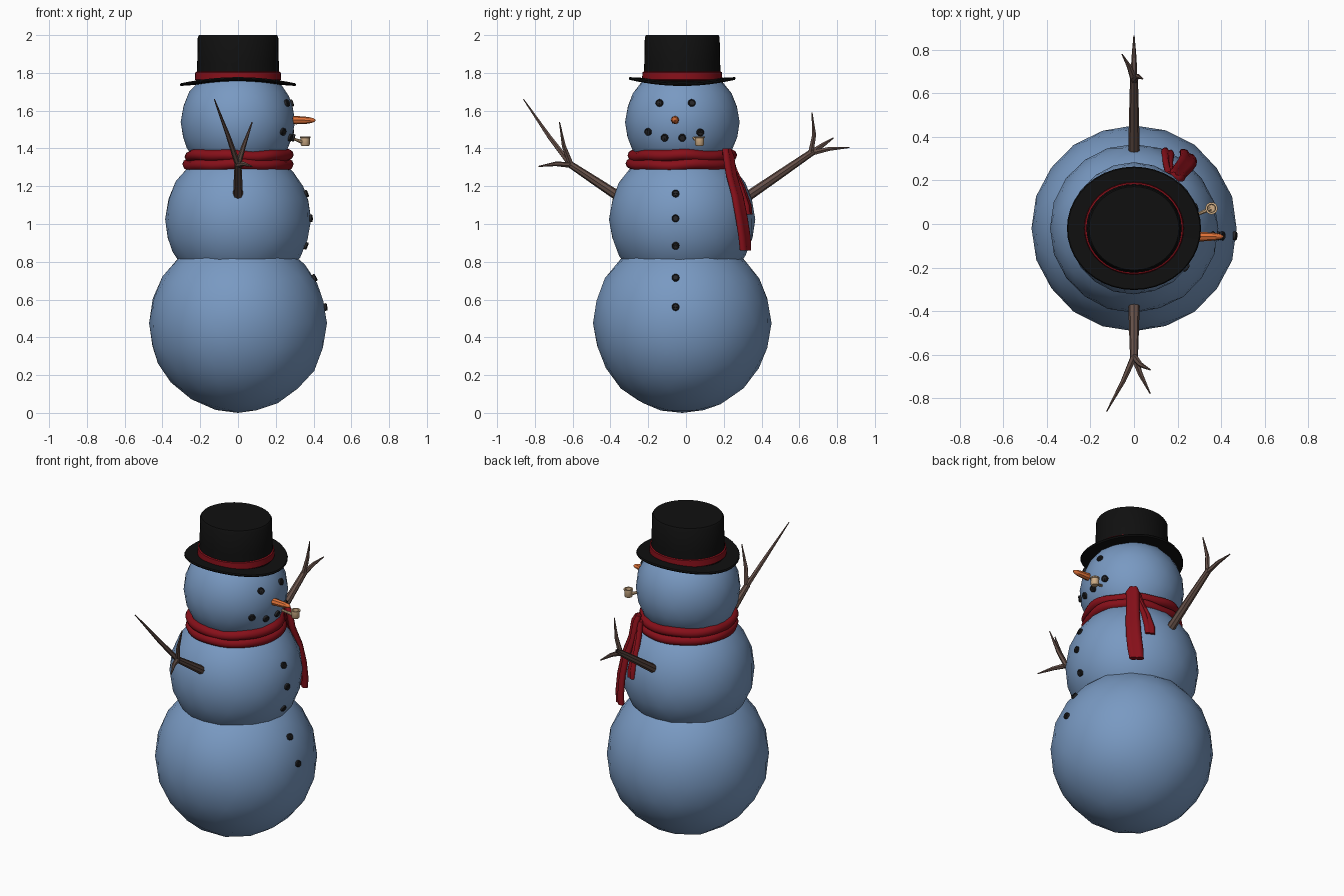
import bpy, bmesh, math
from mathutils import Vector, Matrix, noise

if "Cube" in bpy.data.objects:
    bpy.data.objects.remove(bpy.data.objects["Cube"])

CY = -0.02  # shared body axis


def material(name, rgb):
    m = bpy.data.materials.new(name)
    m.diffuse_color = (*rgb, 1)
    m.use_nodes = True
    m.node_tree.nodes["Principled BSDF"].inputs["Base Color"].default_value = m.diffuse_color
    return m


SNOW = material("snow", (0.19, 0.32, 0.54))
BLACK = material("black_felt", (0.005, 0.005, 0.005))
RED = material("red_wool", (0.24, 0.005, 0.01))
WOOD = material("bark", (0.13, 0.08, 0.065))
COAL = material("button", (0.02, 0.02, 0.022))
ORANGE = material("carrot", (0.75, 0.17, 0.04))
TAN = material("pipe_wood", (0.62, 0.42, 0.24))


def finish(name, bm, mat, angle=40):
    bmesh.ops.recalc_face_normals(bm, faces=bm.faces)
    me = bpy.data.meshes.new(name)
    bm.to_mesh(me)
    bm.free()
    ob = bpy.data.objects.new(name, me)
    bpy.context.collection.objects.link(ob)
    me.materials.append(mat)
    bpy.ops.object.select_all(action='DESELECT')
    ob.select_set(True)
    bpy.context.view_layer.objects.active = ob
    bpy.ops.object.shade_smooth_by_angle(angle=math.radians(angle))
    return ob


def bridge(bm, rings, closed=False):
    n = len(rings[0])
    pairs = list(zip(rings, rings[1:] + rings[:1])) if closed else list(zip(rings, rings[1:]))
    for a, b in pairs:
        for i in range(n):
            j = (i + 1) % n
            bm.faces.new((a[i], a[j], b[j], b[i]))
    if not closed:
        bm.faces.new(rings[0][::-1])
        bm.faces.new(rings[-1])


def tube(bm, pts, radii, sides=8):
    pts = [Vector(p) for p in pts]
    rings = []
    for k, p in enumerate(pts):
        d = pts[min(k + 1, len(pts) - 1)] - pts[max(k - 1, 0)]
        q = Vector((0, 0, 1)).rotation_difference(d.normalized())
        rings.append([bm.verts.new(p + q @ Vector((radii[k] * math.cos(t), radii[k] * math.sin(t), 0)))
                      for t in (2 * math.pi * i / sides for i in range(sides))])
    bridge(bm, rings)


def lathe(name, profile, mat, sides=40, rx=1, ry=1, warp=None, closed=False):
    bm = bmesh.new()
    rings = []
    for r, z in profile:
        ring = []
        for i in range(sides):
            t = 2 * math.pi * i / sides
            dz = warp(r, t) if warp else 0
            ring.append(bm.verts.new((r * rx * math.cos(t), CY + r * ry * math.sin(t), z + dz)))
        rings.append(ring)
    bridge(bm, rings, closed)
    return finish(name, bm, mat)


# Three slightly lumpy snowballs
BALLS = {"bottom_ball": (0.475, 0.472), "middle_ball": (1.025, 0.387), "head_ball": (1.54, 0.303)}
for name, (z, r) in BALLS.items():
    bm = bmesh.new()
    bmesh.ops.create_icosphere(bm, subdivisions=3, radius=r)
    for v in bm.verts:
        v.co *= 1 + 0.012 * noise.noise(v.co * 6)
        v.co += Vector((0, CY, z))
    low = min(v.co.z for v in bm.verts)
    if low < 0.02:
        for v in bm.verts:
            v.co.z -= low * (v.co.z < z) * (z - v.co.z) / (z - low)
    finish(name, bm, SNOW, 60)

# Hat: saddle-shaped brim, crown and band
lathe("hat_brim", [(0.15, 1.745), (0.303, 1.743), (0.308, 1.75), (0.303, 1.757), (0.15, 1.765)], BLACK,
      ry=0.92, closed=True,
      warp=lambda r, t: (r / 0.3) ** 2 * (0.02 * math.sin(t) ** 2 - 0.012 * math.cos(t) ** 2))
lathe("hat_crown", [(0.222, 1.745), (0.216, 1.85), (0.213, 1.99), (0.206, 2.0)], BLACK, ry=0.93)
lathe("hat_band", [(0.222, 1.76), (0.229, 1.765), (0.226, 1.803), (0.216, 1.808)], RED, ry=0.93)

# Scarf: two wavy wrapped rolls
for k, (zc, R) in enumerate(((1.313, 0.256), (1.361, 0.252))):
    bm = bmesh.new()
    rings = []
    for i in range(48):
        t = 2 * math.pi * i / 48
        w = 0.004 * math.sin(3 * t + 2 * k) + 0.003 * math.sin(7 * t + k)
        rings.append([bm.verts.new(((R + w + 0.037 * math.cos(u)) * math.cos(t),
                                    CY + (R + w + 0.037 * math.cos(u)) * math.sin(t),
                                    zc + w + 0.031 * math.sin(u)))
                      for u in (2 * math.pi * j / 10 for j in range(10))])
    bridge(bm, rings, True)
    finish("scarf_wrap_%d" % (k + 1), bm, RED, 60)


# Scarf tails: flattened, grooved strips hanging over the middle ball
def scarf_tail(name, path, widths, thick):
    bm = bmesh.new()
    rings = []
    for p, w in zip(path, widths):
        p = Vector(p)
        out = Vector((p.x, p.y - CY, 0)).normalized()
        side = Vector((-out.y, out.x, 0))
        ring = []
        for j in range(16):
            u = 2 * math.pi * j / 16
            groove = 1 - 0.45 * math.exp(-(math.cos(u) / 0.25) ** 2)
            ring.append(bm.verts.new(p + side * w * math.cos(u) + out * thick * math.sin(u) * groove))
        rings.append(ring)
    bridge(bm, rings)
    finish(name, bm, RED, 60)


scarf_tail("scarf_tail_long", [(0.185, 0.215, 1.4), (0.2, 0.225, 1.36), (0.21, 0.24, 1.26), (0.237, 0.272, 1.15),
                               (0.25, 0.295, 1.03), (0.25, 0.31, 0.93), (0.245, 0.315, 0.86)],
           [0.025, 0.04, 0.038, 0.042, 0.045, 0.046, 0.042], 0.022)
scarf_tail("scarf_tail_short", [(0.17, 0.22, 1.37), (0.16, 0.25, 1.29), (0.155, 0.29, 1.2), (0.155, 0.325, 1.1),
                                (0.155, 0.33, 1.05)],
           [0.025, 0.022, 0.026, 0.032, 0.03], 0.02)

# Twig arms: (shoulder, fork, twig tips)
ARMS = {
    "left_arm": ((0, 0.31, 1.135), (0, 0.675, 1.385),
                 [(0, 0.865, 1.405), (0.04, 0.667, 1.59), (-0.055, 0.78, 1.455)]),
    "right_arm": ((0, -0.34, 1.135), (0, -0.62, 1.32),
                  [(-0.125, -0.86, 1.66), (0.075, -0.67, 1.54), (0.075, -0.78, 1.305)]),
}
for name, (base, fork, tips) in ARMS.items():
    bm = bmesh.new()
    b, f = Vector(base), Vector(fork)
    tube(bm, [b, b.lerp(f, 0.5), f], [0.027, 0.023, 0.018])
    for tip in tips:
        tip = Vector(tip)
        mid = f.lerp(tip, 0.4) + (f - b).normalized() * 0.008
        tube(bm, [f - (f - b) * 0.04, mid, tip], [0.016, 0.012, 0.003], 6)
    finish(name, bm, WOOD)


# Coal buttons: disc, raised rim and crossed thread, laid on a ball's surface
def button(name, ball, y, z):
    zc, r = BALLS[ball]
    n = Vector((math.sqrt(r * r - (y - CY) ** 2 - (z - zc) ** 2), y - CY, z - zc)).normalized()
    bm = bmesh.new()
    prof = [(0.019, -0.008), (0.02, 0.006), (0.017, 0.009), (0.014, 0.005)]
    bridge(bm, [[bm.verts.new((a * math.cos(t), a * math.sin(t), h))
                 for t in (math.pi * i / 8 for i in range(16))] for a, h in prof])
    for s in ((0.028, 0.004, 0.004), (0.004, 0.028, 0.004)):
        bmesh.ops.create_cube(bm, size=1, matrix=Matrix.Translation((0, 0, 0.006)) @ Matrix.Diagonal((*s, 1)))
    up = (Vector((0, 0, 1)) - n * n.z).normalized()
    rot = Matrix((up.cross(n), up, n)).transposed().to_4x4()
    bmesh.ops.transform(bm, matrix=Matrix.Translation(Vector((0, CY, zc)) + n * r) @ rot, verts=bm.verts)
    finish(name, bm, COAL)


for i, y in enumerate((-0.14, 0.03)):
    button("eye_%d" % (i + 1), "head_ball", y, 1.64)
for i, (y, z) in enumerate(((-0.2, 1.488), (-0.113, 1.457), (-0.02, 1.457), (0.075, 1.485))):
    button("mouth_%d" % (i + 1), "head_ball", y, z)
for i, z in enumerate((1.16, 1.03, 0.885, 0.715, 0.56)):
    button("button_%d" % (i + 1), "bottom_ball" if z < 0.8 else "middle_ball", -0.055, z)

# Carrot nose
bm = bmesh.new()
tube(bm, [(0.26, -0.058, 1.55), (0.31, -0.058, 1.55), (0.37, -0.058, 1.549), (0.4, -0.058, 1.549), (0.41, -0.058, 1.549)],
     [0.021, 0.022, 0.018, 0.011, 0.003], 8)
finish("nose", bm, ORANGE)

# Pipe: stem and hollow bowl
bm = bmesh.new()
tube(bm, [(0.26, 0.035, 1.462), (0.31, 0.052, 1.445), (0.35, 0.07, 1.43)], [0.007, 0.008, 0.011])
finish("pipe_stem", bm, TAN)
bm = bmesh.new()
bridge(bm, [[bm.verts.new((0.356 + r * math.cos(t), 0.072 + r * math.sin(t), z))
             for t in (math.pi * i / 8 for i in range(16))]
            for r, z in ((0.019, 1.414), (0.024, 1.42), (0.024, 1.455), (0.028, 1.457), (0.028, 1.464),
                         (0.019, 1.464), (0.017, 1.435))])
finish("pipe_bowl", bm, TAN)
